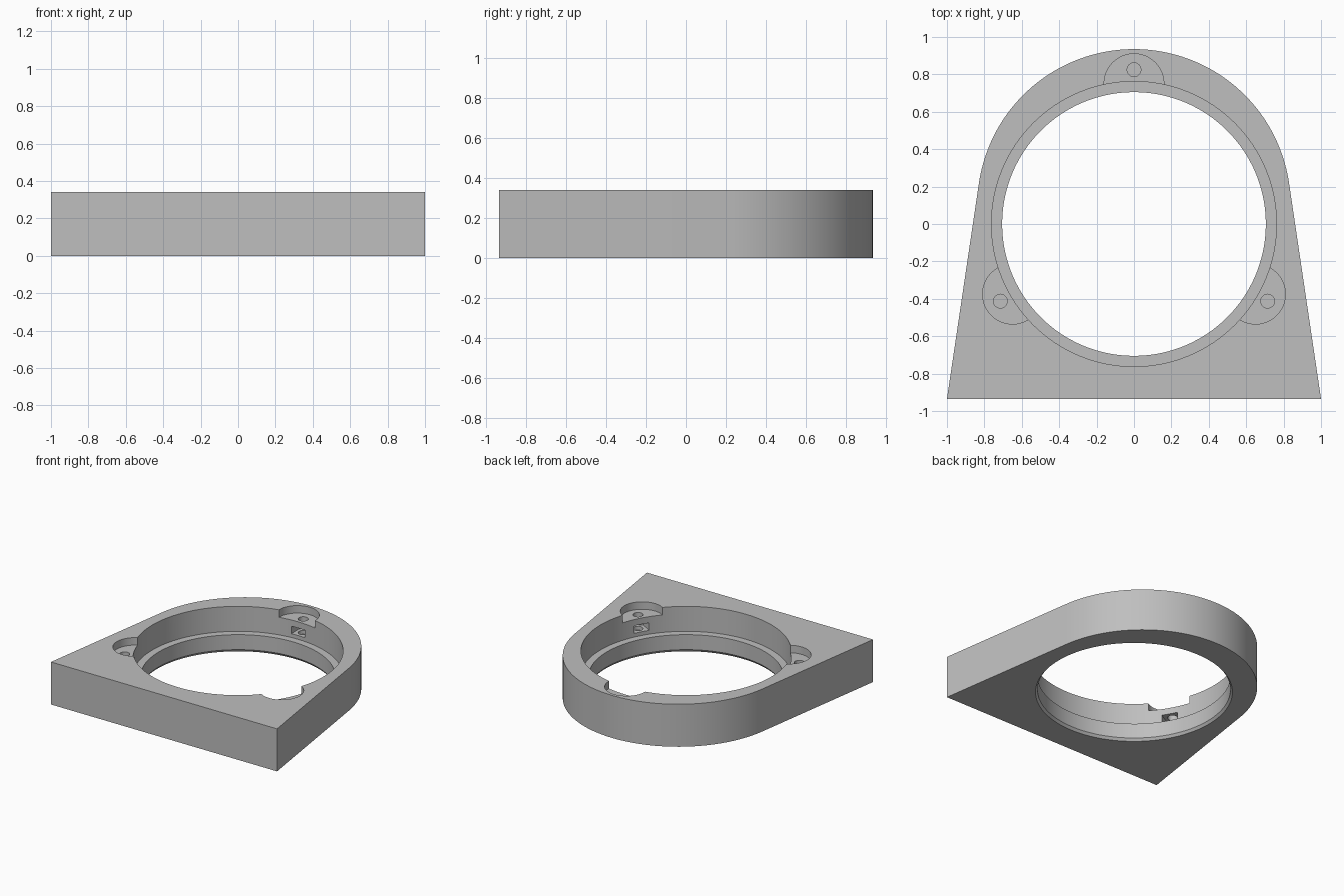
import bpy, bmesh, math
from mathutils import Matrix

cube = bpy.data.objects.get("Cube")
if cube:
    bpy.data.objects.remove(cube, do_unlink=True)

HEIGHT = 0.34

# Plain grey material
grey = bpy.data.materials.new("plain grey")
grey.use_nodes = True
color = (0.52, 0.52, 0.52, 1)
grey.diffuse_color = color
grey.node_tree.nodes["Principled BSDF"].inputs["Base Color"].default_value = color


def make_object(name, bm):
    bmesh.ops.recalc_face_normals(bm, faces=bm.faces)
    mesh = bpy.data.meshes.new(name)
    bm.to_mesh(mesh)
    bm.free()
    mesh.materials.append(grey)
    obj = bpy.data.objects.new(name, mesh)
    bpy.context.collection.objects.link(obj)
    return obj


def prism(name, points, z0, z1):
    """Extrude a flat outline from z0 to z1."""
    bm = bmesh.new()
    face = bm.faces.new([bm.verts.new((x, y, z0)) for x, y in points])
    top = bmesh.ops.extrude_face_region(bm, geom=[face])["geom"]
    verts = [v for v in top if isinstance(v, bmesh.types.BMVert)]
    bmesh.ops.translate(bm, verts=verts, vec=(0, 0, z1 - z0))
    return make_object(name, bm)


def arc(cy, r, a0, a1, n):
    angles = [a0 + (a1 - a0) * i / n for i in range(n + 1)]
    return [(r * math.cos(a), cy + r * math.sin(a)) for a in angles]


def circle(cy, r, n, turn=0.0):
    return arc(cy, r, turn, turn + math.tau, n)[:-1]


def lathe(name, profile, n):
    """Solid of revolution about z from (radius, z) pairs."""
    bm = bmesh.new()
    rings = [[bm.verts.new((x, y, z)) for x, y in circle(0, r, n)] for r, z in profile]
    for a, b in zip(rings, rings[1:]):
        for i in range(n):
            j = (i + 1) % n
            bm.faces.new((a[i], a[j], b[j], b[i]))
    bm.faces.new(rings[0])
    bm.faces.new(rings[-1])
    return make_object(name, bm)


def cut(body, cutter):
    """Subtract the cutter, apply the result and discard the cutter."""
    cutter.hide_render = True
    mod = body.modifiers.new("cut", 'BOOLEAN')
    mod.operation = 'DIFFERENCE'
    mod.solver = 'EXACT'
    mod.object = cutter
    bpy.context.view_layer.update()
    graph = bpy.context.evaluated_depsgraph_get()
    mesh = bpy.data.meshes.new_from_object(body.evaluated_get(graph))
    body.modifiers.clear()
    body.data = mesh
    bpy.data.objects.remove(cutter, do_unlink=True)


# Housing: straight base tapering tangentially into a round top
tangent = math.atan2(0.147, 0.989)
outline = [(-1, -0.935), (1, -0.935)] + arc(0.097, 0.838, tangent, math.pi - tangent, 64)
housing = prism("bearing_housing", outline, 0, HEIGHT)

# Stepped bore with a small chamfer underneath
cut(housing, lathe("bore_cutter", [(0.74, -0.02), (0.72, 0), (0.705, 0.02),
                                   (0.705, 0.14), (0.762, 0.14), (0.762, 0.4)], 128))

# Three screw stations: round pocket, screw hole and side-loaded nut slot
for k in range(3):
    spin = Matrix.Rotation(math.tau * k / 3, 4, 'Z')
    pocket = circle(0.75, 0.16, 48, 0.01)
    hole = circle(0.825, 0.037, 24)
    half = 0.06
    tip = half / math.cos(math.pi / 6)
    slot = [(-half, 0.65), (half, 0.65), (half, 0.825 + tip / 2),
            (0, 0.825 + tip), (-half, 0.825 + tip / 2)]
    for name, points, z0, z1 in (("pocket_cutter", pocket, 0.28, 0.4),
                                 ("slot_cutter", slot, 0.17, 0.23),
                                 ("hole_cutter", hole, 0.14, 0.35)):
        cutter = prism(name, points, z0, z1)
        cutter.data.transform(spin)
        cut(housing, cutter)

# Smooth curved walls, crisp edges
bpy.ops.object.select_all(action='DESELECT')
housing.select_set(True)
bpy.context.view_layer.objects.active = housing
bpy.ops.object.shade_smooth_by_angle(angle=math.radians(25))
